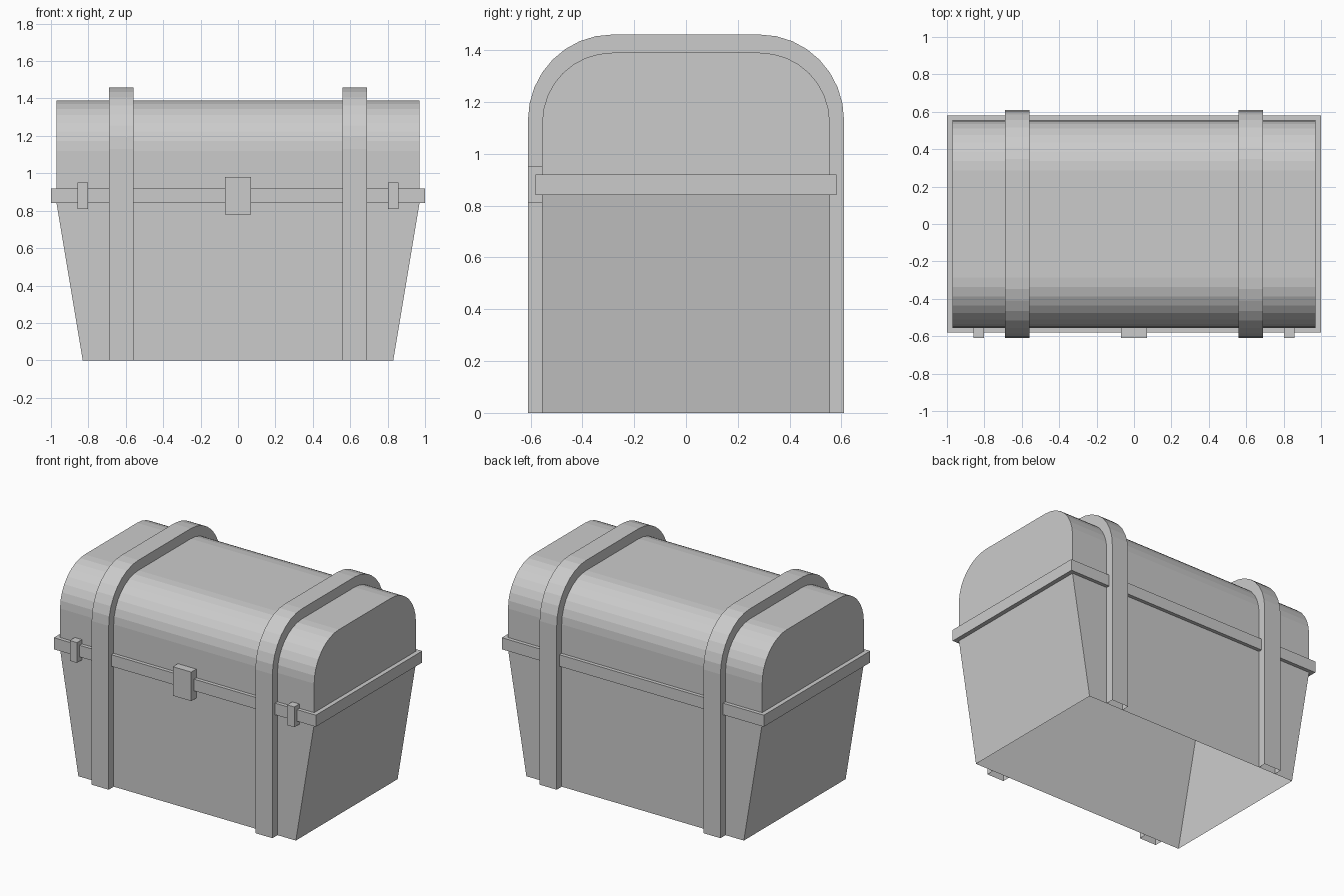
import bpy, math

if "Cube" in bpy.data.objects:
    bpy.data.objects.remove(bpy.data.objects["Cube"])

SEG = 8  # facets per rounded lid corner


def make(name, verts, faces):
    mesh = bpy.data.meshes.new(name)
    mesh.from_pydata(verts, [], faces)
    mesh.validate()
    obj = bpy.data.objects.new(name, mesh)
    bpy.context.collection.objects.link(obj)
    return obj


def arch(half, top, z0, cy, cz):
    """Open (y, z) arch from the front foot, over the top, to the back foot."""
    side = [(half, z0)]
    for i in range(SEG + 1):
        a = math.pi / 2 * i / SEG
        side.append((cy + (half - cy) * math.cos(a), cz + (top - cz) * math.sin(a)))
    return [(-y, z) for y, z in side] + side[::-1]


def stacked_rings(name, rings):
    """Open rectangular shell through (half x, half y, z) rings."""
    verts = [(sx * x, sy * y, z) for x, y, z in rings
             for sx, sy in ((-1, -1), (1, -1), (1, 1), (-1, 1))]
    faces = [(4 * r + i, 4 * r + (i + 1) % 4, 4 * r + 4 + (i + 1) % 4, 4 * r + 4 + i)
             for r in range(len(rings) - 1) for i in range(4)]
    return make(name, verts, faces)


def box(name, x0, x1, y0, y1, z0, z1):
    bpy.ops.mesh.primitive_cube_add(size=1, location=((x0 + x1) / 2, (y0 + y1) / 2, (z0 + z1) / 2))
    obj = bpy.context.object
    obj.name = name
    obj.scale = (x1 - x0, y1 - y0, z1 - z0)


# Tapered body, open underneath, and the projecting rim
stacked_rings("chest_body", [(0.83, 0.555, 0), (0.97, 0.555, 0.84)])
stacked_rings("rim", [(0.97, 0.555, 0.84), (1, 0.58, 0.84), (1, 0.58, 0.92), (0.97, 0.555, 0.92)])

# Rounded lid with flat ends
prof = arch(0.555, 1.39, 0.92, 0.285, 1.12)
n = len(prof)
verts = [(x, y, z) for x in (-0.97, 0.97) for y, z in prof]
faces = [(i, n + i, n + i + 1, i + 1) for i in range(n - 1)]
faces += [tuple(range(n)), tuple(range(2 * n - 1, n - 1, -1))]
make("lid", verts, faces)

# Straps: outer band plus side walls down to the chest surface
inner = arch(0.555, 1.39, 0, 0.285, 1.12)
outer = arch(0.61, 1.46, 0, 0.285, 1.13)
for side, x0 in (("left", -0.69), ("right", 0.56)):
    x1 = x0 + 0.13
    rows = [(x0, inner), (x0, outer), (x1, outer), (x1, inner)]
    verts = [(x, y, z) for x, p in rows for y, z in p]
    faces = [(r * n + i, r * n + n + i, r * n + n + i + 1, r * n + i + 1)
             for r in range(3) for i in range(n - 1)]
    make(side + "_strap", verts, faces)

# Front lock and the two small latches
box("lock", -0.07, 0.07, -0.61, -0.555, 0.78, 0.98)
for side, x in (("left", -0.83), ("right", 0.83)):
    box(side + "_latch", x - 0.027, x + 0.027, -0.61, -0.555, 0.81, 0.95)
